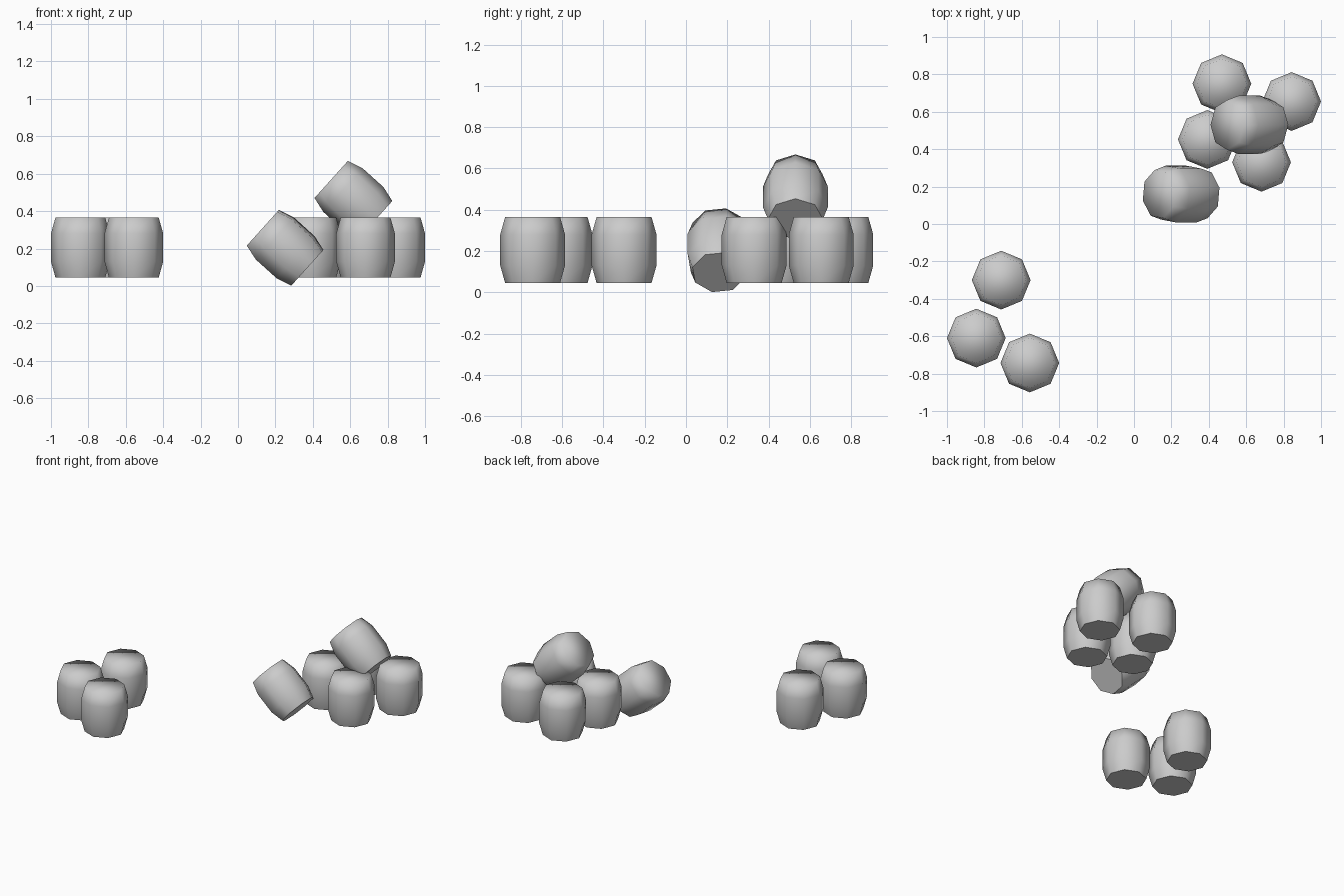
import bpy
import bmesh
from math import cos, sin, pi, radians

cube = bpy.data.objects.get("Cube")
if cube:
    bpy.data.objects.remove(cube)

# Plain grey finish
GREY = (0.6, 0.6, 0.6, 1)
grey = bpy.data.materials.new("plain_grey")
grey.use_nodes = True
grey.diffuse_color = GREY
grey.node_tree.nodes["Principled BSDF"].inputs["Base Color"].default_value = GREY

SIDES = 8
PROFILE = [(0.133, -0.16), (0.157, -0.075), (0.157, 0.075), (0.133, 0.16)]


def barrel_mesh():
    """Eight-sided barrel: bulging wall, rounded-shaded top, crisp bottom."""
    bm = bmesh.new()
    rings = [[bm.verts.new((r * cos(2 * pi * i / SIDES), r * sin(2 * pi * i / SIDES), z))
              for i in range(SIDES)] for r, z in PROFILE]
    for low, high in zip(rings, rings[1:]):
        for i in range(SIDES):
            j = (i + 1) % SIDES
            bm.faces.new((low[i], low[j], high[j], high[i]))
    bottom = bm.faces.new(rings[0][::-1])
    bm.faces.new(rings[-1])
    for face in bm.faces:
        face.smooth = True
    for edge in bottom.edges:
        edge.smooth = False
    mesh = bpy.data.meshes.new("barrel")
    bm.to_mesh(mesh)
    bm.free()
    mesh.materials.append(grey)
    return mesh


barrel = barrel_mesh()


def place(name, location, tilt=0, roll=0):
    obj = bpy.data.objects.new(name, barrel)
    obj.location = location
    # Roll about the barrel's own axis, then lean sideways
    obj.rotation_mode = "XYZ"
    obj.rotation_euler = (0, 0, 0)
    if tilt:
        obj.rotation_mode = "ZYX"
        obj.rotation_euler = (0, radians(tilt), radians(roll))
    bpy.context.collection.objects.link(obj)


# Upright barrels: a small group of three and a larger group of four
small_group = [(-0.71, -0.3), (-0.843, -0.61), (-0.557, -0.743)]
large_group = [(0.47, 0.75), (0.843, 0.655), (0.392, 0.452), (0.682, 0.33)]
for label, spots in (("small_group", small_group), ("large_group", large_group)):
    for n, (x, y) in enumerate(spots, 1):
        place(f"{label}_barrel_{n}", (x, y, 0.205))

# Leaning barrel beside the large group, and one resting on top of it
place("leaning_barrel", (0.252, 0.16, 0.204), tilt=-48, roll=15)
place("stacked_barrel", (0.617, 0.53, 0.462), tilt=-48)
